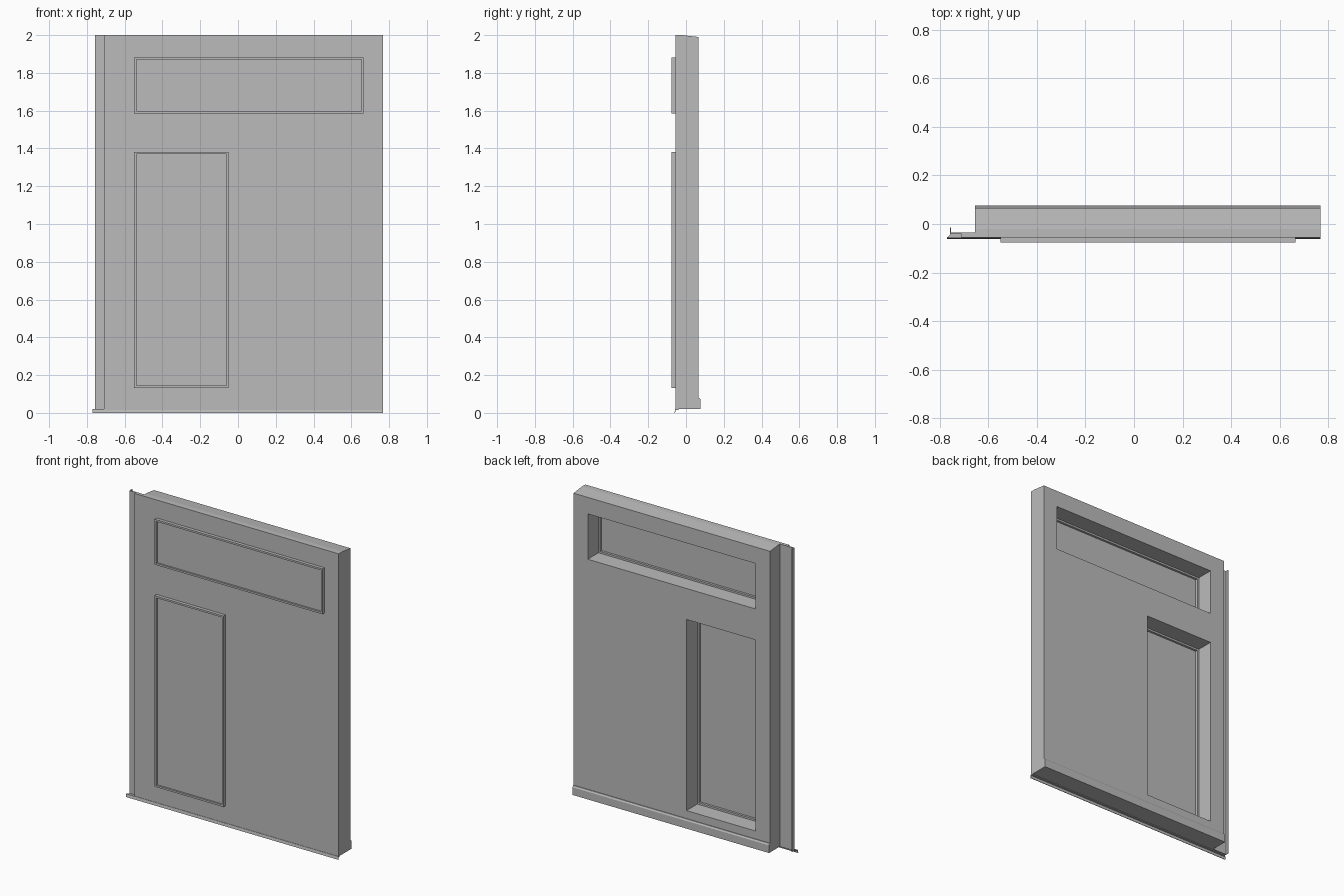
import bpy
import bmesh
from mathutils import Vector

cube = bpy.data.objects.get("Cube")
if cube:
    bpy.data.objects.remove(cube, do_unlink=True)

# One grey finish for the whole panel
grey = bpy.data.materials.new("panel grey")
grey.use_nodes = True
colour = (0.5, 0.5, 0.5, 1)
grey.diffuse_color = colour
grey.node_tree.nodes["Principled BSDF"].inputs["Base Color"].default_value = colour

LEFT, RIGHT = -0.655, 0.768
FRONT, BACK = -0.056, 0.066
BOTTOM, TOP = 0.02, 2.0
FRAME_WIDTH = 0.012


def prism(name, points, direction):
    """Extrude a closed polygon along a direction."""
    bm = bmesh.new()
    face = bm.faces.new([bm.verts.new(p) for p in points])
    ext = bmesh.ops.extrude_face_region(bm, geom=[face])
    verts = [g for g in ext["geom"] if isinstance(g, bmesh.types.BMVert)]
    bmesh.ops.translate(bm, verts=verts, vec=Vector(direction))
    bmesh.ops.recalc_face_normals(bm, faces=bm.faces)
    mesh = bpy.data.meshes.new(name)
    bm.to_mesh(mesh)
    bm.free()
    mesh.materials.append(grey)
    obj = bpy.data.objects.new(name, mesh)
    bpy.context.collection.objects.link(obj)
    return obj


def along_x(name, profile, x0, x1):
    return prism(name, [(x0, y, z) for y, z in profile], (x1 - x0, 0, 0))


def box(name, x, y, z):
    corners = [(y[0], z[0]), (y[1], z[0]), (y[1], z[1]), (y[0], z[1])]
    return along_x(name, corners, x[0], x[1])


def cut(obj, cutter):
    """Cut one solid from another and keep the result."""
    mod = obj.modifiers.new("opening", "BOOLEAN")
    mod.operation = "DIFFERENCE"
    mod.solver = "EXACT"
    mod.object = cutter
    bpy.context.view_layer.update()
    graph = bpy.context.evaluated_depsgraph_get()
    mesh = bpy.data.meshes.new_from_object(obj.evaluated_get(graph))
    obj.modifiers.clear()
    obj.data = mesh


# Wall body with a top that falls towards the back
wall = along_x("wall_body", [
    (FRONT, BOTTOM), (BACK, BOTTOM), (BACK, 1.99), (-0.02, TOP), (FRONT, TOP),
], LEFT, RIGHT)

# Cladding overlap and joint flange at the left edge
box("cladding_overlap", (-0.71, LEFT), (FRONT, -0.034), (BOTTOM, TOP))
prism("joint_flange", [
    (-0.71, -0.041, BOTTOM), (-0.71, -0.034, BOTTOM), (-0.754, -0.034, BOTTOM),
    (-0.754, -0.014, BOTTOM), (-0.758, -0.014, BOTTOM), (-0.758, -0.041, BOTTOM),
], (0, 0, TOP - BOTTOM))

# Skirting along the foot of the back
along_x("back_skirting", [
    (BACK, BOTTOM), (0.077, BOTTOM), (0.077, 0.07), (0.071, 0.08), (BACK, 0.08),
], LEFT, RIGHT)

# Drip strip under the front edge, mitred at the left end
along_x("drip_lip", [
    (-0.057, BOTTOM), (-0.054, BOTTOM), (-0.058, 0), (-0.061, 0),
], -0.77, RIGHT)
prism("drip_ledge", [
    (-0.77, -0.058, 0.016), (RIGHT, -0.058, 0.016),
    (RIGHT, -0.041, 0.016), (-0.755, -0.041, 0.016),
], (0, 0, 0.004))

# Windows: through opening, projecting frame and set-back pane
openings = {
    "upper_window": ((-0.55, 0.665), (1.585, 1.882)),
    "side_window": ((-0.55, -0.05), (0.132, 1.382)),
}
for name, (xs, zs) in openings.items():
    hole = box("opening_cutter", xs, (-0.2, 0.2), zs)
    cut(wall, hole)
    bpy.data.objects.remove(hole, do_unlink=True)

    inner_x = (xs[0] + FRAME_WIDTH, xs[1] - FRAME_WIDTH)
    inner_z = (zs[0] + FRAME_WIDTH, zs[1] - FRAME_WIDTH)
    frame = box(name + "_frame", xs, (-0.077, -0.045), zs)
    hole = box("frame_cutter", inner_x, (-0.2, 0.2), inner_z)
    cut(frame, hole)
    bpy.data.objects.remove(hole, do_unlink=True)
    box(name + "_pane", inner_x, (-0.066, -0.06), inner_z)
